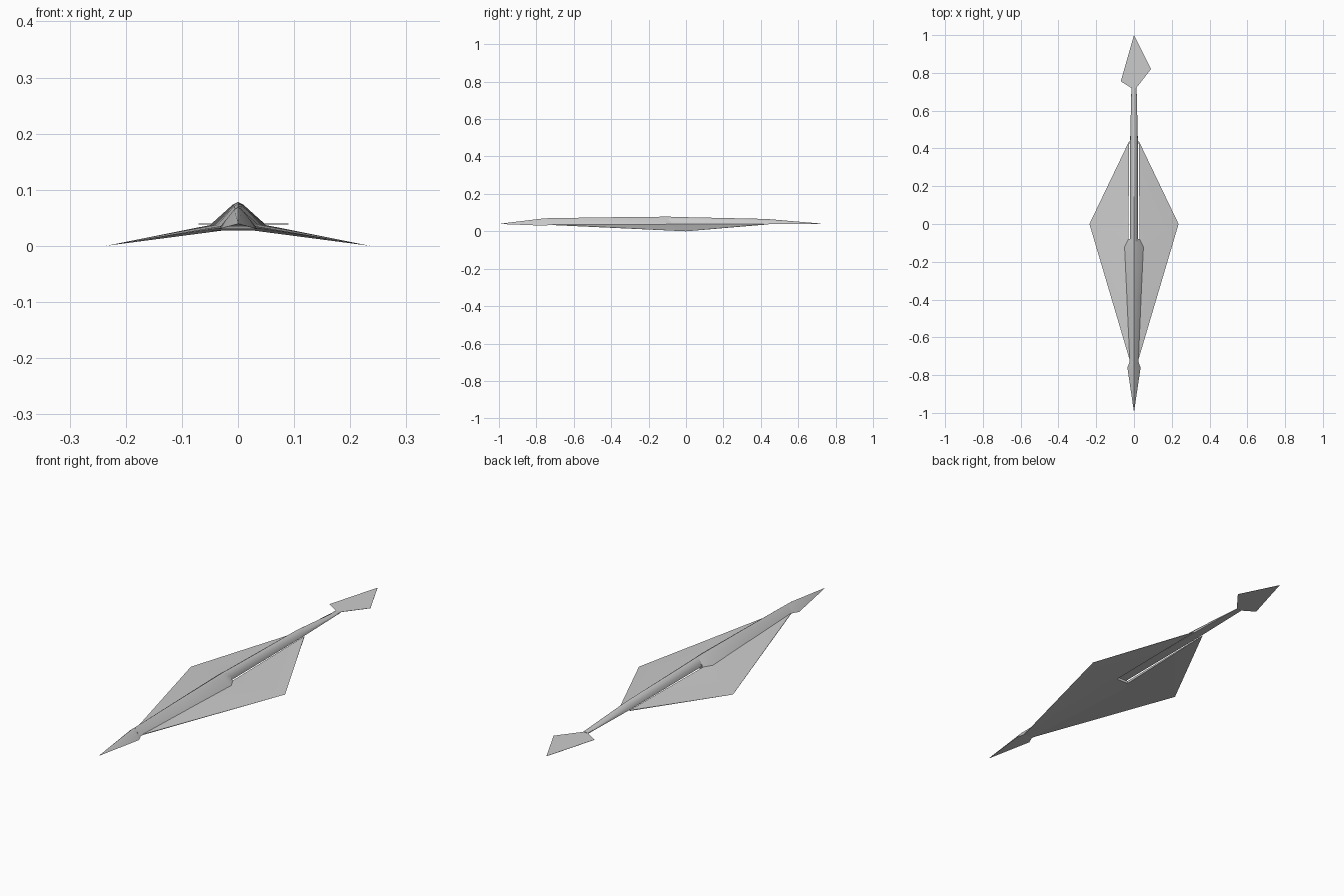
import bpy, bmesh, math

old = bpy.data.objects.get("Cube")
if old:
    bpy.data.objects.remove(old, do_unlink=True)

grey = bpy.data.materials.new("light_grey")
grey.use_nodes = True
COLOUR = (0.6, 0.6, 0.6, 1)
grey.diffuse_color = COLOUR
grey.node_tree.nodes["Principled BSDF"].inputs["Base Color"].default_value = COLOUR


def make(name, verts, faces, mirror=False, smooth=30):
    mesh = bpy.data.meshes.new(name)
    mesh.from_pydata(verts, [], faces)
    bm = bmesh.new()
    bm.from_mesh(mesh)
    bmesh.ops.recalc_face_normals(bm, faces=bm.faces)
    bm.to_mesh(mesh)
    bm.free()
    mesh.materials.append(grey)
    ob = bpy.data.objects.new(name, mesh)
    bpy.context.collection.objects.link(ob)
    if mirror:
        ob.modifiers.new("Mirror", 'MIRROR')
    bpy.ops.object.select_all(action='DESELECT')
    ob.select_set(True)
    bpy.context.view_layer.objects.active = ob
    bpy.ops.object.shade_smooth_by_angle(angle=math.radians(smooth))
    return ob


def loft(name, sections, smooth=30):
    """Skin closed (x, z) sections placed along y and cap both ends."""
    n = len(sections[0][1])
    verts = [(x, y, z) for y, sec in sections for x, z in sec]
    faces = [(i * n + j, i * n + (j + 1) % n, (i + 1) * n + (j + 1) % n, (i + 1) * n + j)
             for i in range(len(sections) - 1) for j in range(n)]
    faces += [tuple(range(n)), tuple(range(len(verts) - n, len(verts)))]
    return make(name, verts, faces, smooth=smooth)


def roof(half, base, peak):
    """Triangular section with a narrow rounded ridge."""
    r, drop = half * 0.2, (peak - base) * 0.12
    return [(-half, base), (-r, peak - drop), (0, peak), (r, peak - drop), (half, base)]


def spine(half, base, peak):
    """Roofed section with steep lower side walls."""
    mid = base + (peak - base) * 0.45
    return [(-half * 1.15, base), (-half, mid), (-half * 0.3, peak - (peak - base) * 0.07),
            (0, peak), (half * 0.3, peak - (peak - base) * 0.07), (half, mid), (half * 1.15, base)]


# Barbed nose and front body
loft("nose", [(-0.99, roof(0.001, 0.039, 0.041)), (-0.76, roof(0.035, 0.03, 0.069)),
              (-0.72, roof(0.02, 0.035, 0.07))])
loft("front_body", [(-0.74, roof(0.024, 0.034, 0.07)), (-0.4, roof(0.037, 0.037, 0.075)),
                    (-0.12, roof(0.05, 0.037, 0.078)), (-0.08, roof(0.03, 0.037, 0.078))], 45)

# Tail spine, set in the slot between the wings
loft("tail_spine", [(-0.12, spine(0.019, 0.038, 0.078)), (0.43, spine(0.018, 0.038, 0.066)),
                    (0.72, spine(0.012, 0.038, 0.0415))])

# Wing: root stations (y, x, top z, bottom z) fanned out to the tip
roots = [(-0.73, 0.02, 0.037, 0.034), (-0.12, 0.05, 0.037, 0.027),
         (-0.08, 0.03, 0.039, 0.027), (0.44, 0.025, 0.040, 0.037)]
verts = [(0.236, 0, 0.0)]
for y, x, top, bottom in roots:
    verts += [(x, y, top), (x, y, bottom)]
faces = []
for i in range(len(roots) - 1):
    a, b, c, d = range(1 + 2 * i, 5 + 2 * i)
    faces += [(0, a, c), (0, d, b), (a, b, d, c)]
faces += [(0, 2, 1), (0, 7, 8)]
make("wing", verts, faces, mirror=True)

# Floor under the front body
make("belly", [(0, -0.73, 0.034), (0.02, -0.73, 0.034), (0.05, -0.12, 0.027),
               (0.03, -0.08, 0.027), (0, -0.08, 0.027), (0, -0.08, 0.037), (0.03, -0.08, 0.037)],
     [(0, 1, 2, 3, 4), (4, 3, 6, 5)], mirror=True)

# Thin lopsided tail blade
outline = [(0, 1.0), (0.09, 0.82), (0.012, 0.72), (-0.014, 0.72), (-0.07, 0.755)]
loft_verts = [(x, y, z) for z in (0.0385, 0.0395) for x, y in outline]
sides = [(i, (i + 1) % 5, 5 + (i + 1) % 5, 5 + i) for i in range(5)]
make("tail_blade", loft_verts, [tuple(range(5)), tuple(range(5, 10))] + sides)
